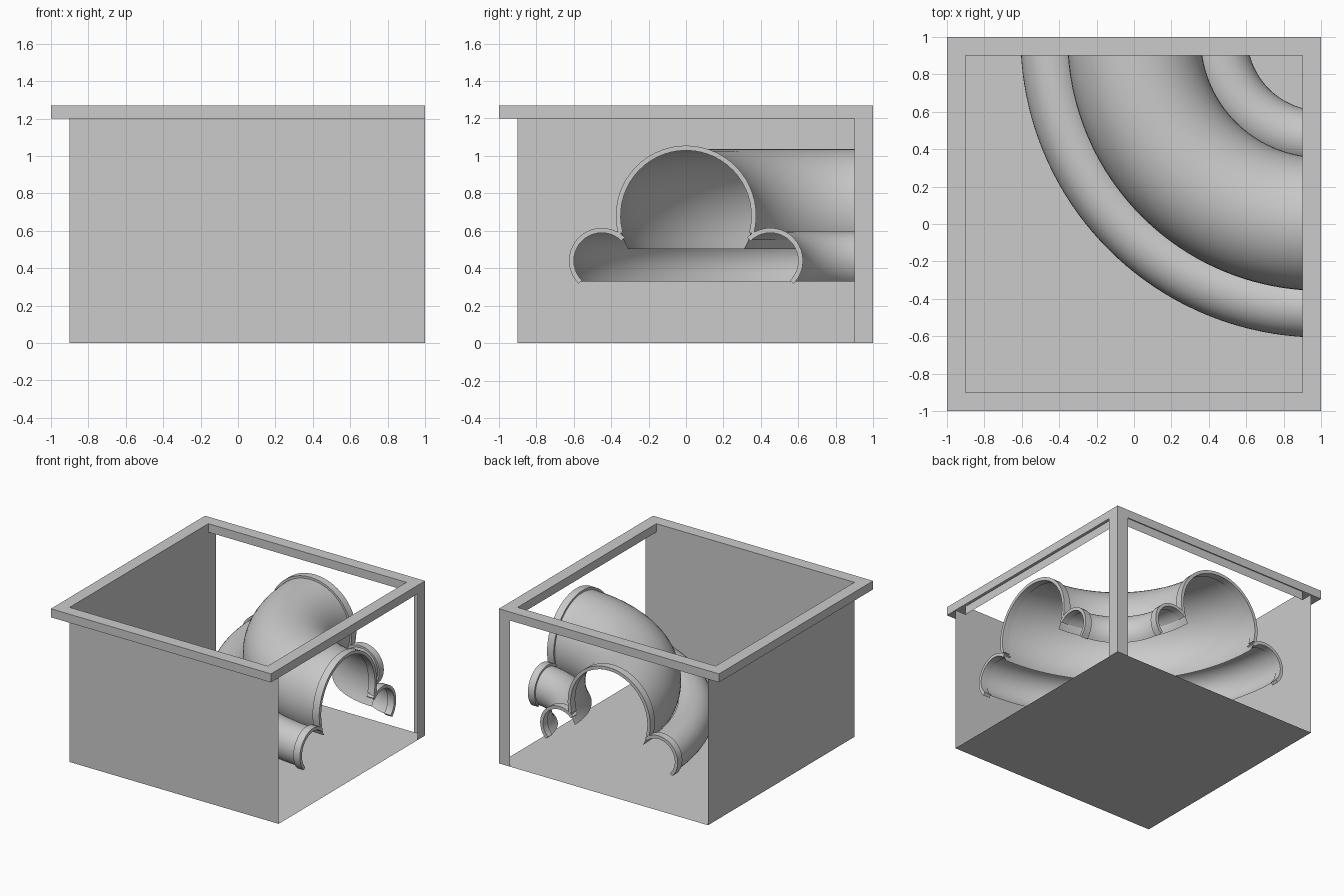
import bpy, bmesh
from math import sin, cos, pi, radians

if "Cube" in bpy.data.objects:
    bpy.data.objects.remove(bpy.data.objects["Cube"])


def make(name, verts, faces, smooth=False, flip=False):
    mesh = bpy.data.meshes.new(name)
    mesh.from_pydata(verts, [], faces)
    bm = bmesh.new()
    bm.from_mesh(mesh)
    bmesh.ops.recalc_face_normals(bm, faces=bm.faces)
    if flip:
        bmesh.ops.reverse_faces(bm, faces=bm.faces)
    bm.to_mesh(mesh)
    bm.free()
    ob = bpy.data.objects.new(name, mesh)
    bpy.context.collection.objects.link(ob)
    if smooth:
        bpy.context.view_layer.objects.active = ob
        bpy.ops.object.select_all(action='DESELECT')
        ob.select_set(True)
        bpy.ops.object.shade_smooth_by_angle(angle=radians(35))
    return ob


def quad(name, a, b, c, d):
    return make(name, [a, b, c, d], [(0, 1, 2, 3)])


def grid(rows, closed=False):
    """Join rows of points into a quad grid; closed joins each row end to start."""
    n = len(rows[0])
    verts = [p for row in rows for p in row]
    faces = []
    for i in range(len(rows) - 1):
        for j in range(n if closed else n - 1):
            k = (j + 1) % n
            faces.append((i * n + j, i * n + k, (i + 1) * n + k, (i + 1) * n + j))
    return verts, faces


def arc(cy, cz, r, a0, a1, n):
    return [(cy + r * cos(radians(a0 + (a1 - a0) * i / n)),
             cz + r * sin(radians(a0 + (a1 - a0) * i / n))) for i in range(n + 1)]


# box: floor, two walls and an L-shaped corner post
H, TOP, W = 1.2, 1.27, 0.9
quad("floor", (-W, -W, 0), (1, -W, 0), (1, 1, 0), (-W, 1, 0))
quad("front_wall", (-W, -W, 0), (1, -W, 0), (1, -W, H), (-W, -W, H))
quad("left_wall", (-W, 1, 0), (-W, -W, 0), (-W, -W, H), (-W, 1, H))
quad("post_side", (1, W, 0), (1, 1, 0), (1, 1, H), (1, W, H))
quad("post_back", (1, 1, 0), (W, 1, 0), (W, 1, H), (1, 1, H))

# rim: outer band, flat top and inner band
signs = [(-1, -1), (1, -1), (1, 1), (-1, 1)]
rim_rows = [[(x * s, y * s, z) for x, y in signs]
            for s, z in ((1, H), (1, TOP), (W, TOP), (W, H))]
make("rim", *grid(rim_rows, closed=True))

# underside of the overhang outside the two walls
make("rim_underside",
     [(-1, -1, H), (1, -1, H), (1, -W, H), (-W, -W, H), (-W, 1, H), (-1, 1, H)],
     [(0, 3, 2, 1), (0, 5, 4, 3)])

# pipe sections: big arch in the middle, a half arch on each side
# (name, centre across, centre height, shell radius, shell arc, flange arc, segments)
parts = [
    ("main", 0.0, 0.68, 0.357, (-30, 210), (-15, 195), 32),
    ("outer", -0.45, 0.44, 0.157, (45, 225), (45, 225), 20),
    ("inner", 0.45, 0.44, 0.157, (-45, 135), (-45, 135), 20),
]
STEPS = 40
for name, cy, cz, r, shell, lip, n in parts:
    # quarter-turn sweep around the open corner at (1, 1)
    section = arc(cy, cz, r, *shell, n)
    rows = []
    for i in range(STEPS + 1):
        t = i * pi / 2 / STEPS
        rows.append([(1 - (1 - y) * sin(t), 1 - (1 - y) * cos(t), z)
                     for y, z in section])
    make(name + "_pipe", *grid(rows), smooth=True)

    # raised flange at both ends
    ri, ro = r - 0.008, r + 0.018
    rings = [[(x, y, z) for y, z in arc(cy, cz, rad, *lip, n)]
             for rad, x in ((ri, 0.94), (ro, 0.94), (ro, 1.0), (ri, 1.0), (ri, 0.94))]
    verts, faces = grid(rings[:4])
    m = n + 1
    faces += [(3 * m + j, 3 * m + j + 1, j + 1, j) for j in range(n)]
    faces += [(0, m, 2 * m, 3 * m), (n, m + n, 2 * m + n, 3 * m + n)]
    make(name + "_flange_right", verts, faces, smooth=True)
    make(name + "_flange_back", [(y, x, z) for x, y, z in verts], faces, smooth=True)
